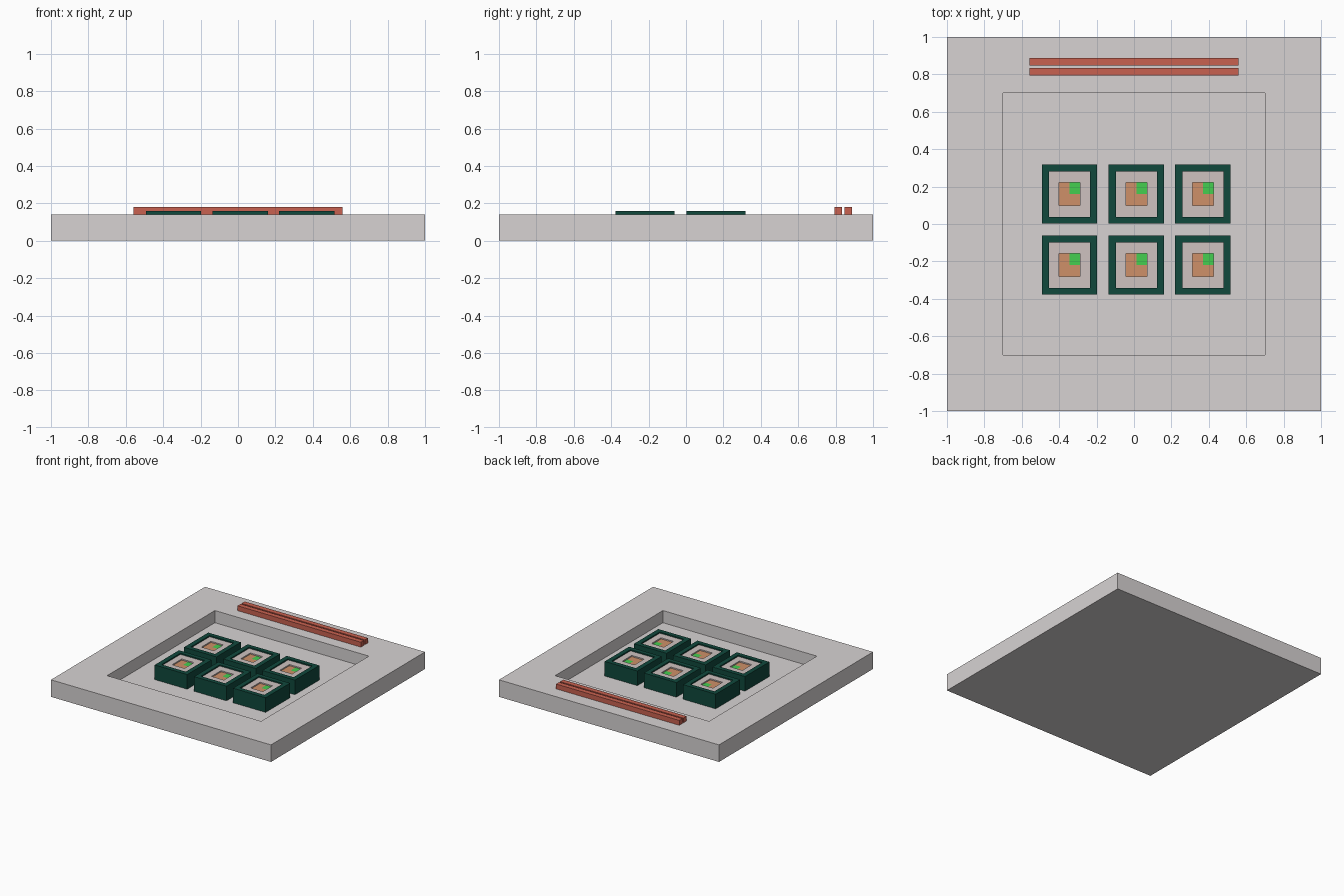
import bpy, bmesh

if "Cube" in bpy.data.objects:
    bpy.data.objects.remove(bpy.data.objects["Cube"])


def material(name, rgb):
    m = bpy.data.materials.new(name)
    m.diffuse_color = (*rgb, 1)
    m.use_nodes = True
    m.node_tree.nodes["Principled BSDF"].inputs["Base Color"].default_value = m.diffuse_color
    return m


def finish(name, bm, mat=None):
    bmesh.ops.recalc_face_normals(bm, faces=bm.faces)
    me = bpy.data.meshes.new(name)
    bm.to_mesh(me)
    bm.free()
    ob = bpy.data.objects.new(name, me)
    bpy.context.collection.objects.link(ob)
    if mat:
        me.materials.append(mat)
    return ob


def box(name, x, y, z, mat=None):
    bm = bmesh.new()
    bmesh.ops.create_cube(bm, size=1)
    for v in bm.verts:
        v.co = [r[0] if c < 0 else r[1] for c, r in zip(v.co, (x, y, z))]
    return finish(name, bm, mat)


def lofted_rings(name, centre, rings, mat=None, cap=True, closed=False):
    """Rectangular rings (half x, half y, z) joined in order."""
    bm = bmesh.new()
    cx, cy = centre
    loops = [[bm.verts.new((cx + sx * hx, cy + sy * hy, z))
              for sx, sy in ((-1, -1), (1, -1), (1, 1), (-1, 1))] for hx, hy, z in rings]
    pairs = list(zip(loops, loops[1:])) + ([(loops[-1], loops[0])] if closed else [])
    for a, b in pairs:
        for i in range(4):
            j = (i + 1) % 4
            bm.faces.new((a[i], a[j], b[j], b[i]))
    if cap:
        bm.faces.new(loops[0])
        bm.faces.new(loops[-1])
    return finish(name, bm, mat)


def tube(name, centre, outer, inner, z0, z1, mat):
    return lofted_rings(name, centre, [(*outer, z0), (*outer, z1), (*inner, z1), (*inner, z0)],
                        mat, cap=False, closed=True)


seaweed = material("seaweed_green", (0.005, 0.065, 0.045))
rice_mat = material("rice", (0.62, 0.54, 0.53))
salmon = material("salmon", (0.62, 0.28, 0.14))
avocado = material("avocado", (0.06, 0.62, 0.08))
stick_mat = material("stick_red", (0.58, 0.12, 0.08))
tray_mat = material("tray_grey", (0.68, 0.65, 0.65))

# Tray with square recess
FLOOR, RIM = 0.04, 0.14
lofted_rings("tray", (0, 0), [(1, 1, 0), (1, 1, RIM), (0.7, 0.7, RIM), (0.7, 0.7, FLOOR)], tray_mat)

# Six square rolls: wrapper, rice and three filling strips
for row, cy in enumerate((0.16, -0.22)):
    for col, cx in enumerate((-0.345, 0.013, 0.368)):
        tag = f"{row}_{col}"
        c = (cx, cy)
        tube("roll_wrapper_" + tag, c, (0.148, 0.158), (0.11, 0.122), FLOOR, 0.16, seaweed)
        tube("roll_rice_" + tag, c, (0.11, 0.122), (0.056, 0.062), FLOOR, 0.15, rice_mat)
        z = (FLOOR, 0.14)
        box("filling_long_" + tag, (cx - 0.056, cx), (cy - 0.062, cy + 0.062), z, salmon)
        box("filling_short_" + tag, (cx, cx + 0.056), (cy - 0.062, cy), z, salmon)
        box("filling_green_" + tag, (cx, cx + 0.056), (cy, cy + 0.062), z, avocado)

# Pair of chopsticks resting on the rim
for i, y0 in enumerate((0.795, 0.847)):
    box(f"chopstick_{i}", (-0.56, 0.56), (y0, y0 + 0.04), (RIM, 0.18), stick_mat)
